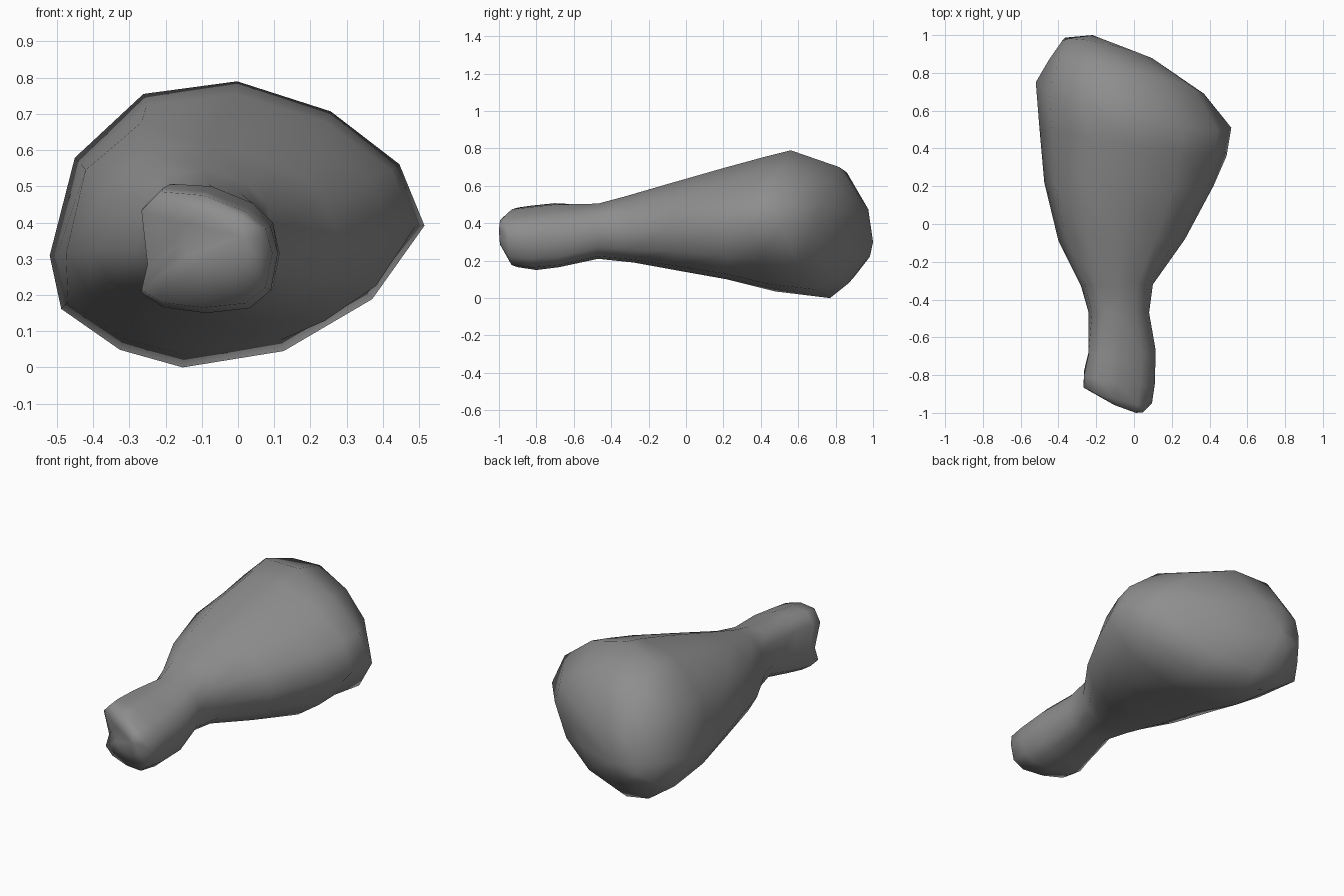
import bpy, bmesh
from math import sin, cos, pi

cube = bpy.data.objects.get("Cube")
if cube:
    bpy.data.objects.remove(cube, do_unlink=True)

SIDES = 12

# Each ring: left (x, y), right (x, y), top (y, z), bottom (y, z)
tip_rings = [
    ((-.15, -.92), (.06, -.985), (-.98, .43), (-.98, .28)),
]
knuckle_rings = [
    ((-.285, -.84), (.095, -.95), (-.93, .475), (-.9, .165)),
    ((-.285, -.79), (.11, -.85), (-.84, .485), (-.8, .15)),
    ((-.26, -.68), (.115, -.67), (-.7, .5), (-.68, .165)),
]
neck_rings = [
    ((-.24, -.47), (.08, -.47), (-.47, .505), (-.47, .21)),
    ((-.28, -.33), (.1, -.32), (-.32, .545), (-.28, .19)),
]
thigh_rings = [
    ((-.4, -.09), (.27, -.08), (-.08, .615), (-.06, .15)),
    ((-.475, .22), (.42, .2), (.2, .695), (.22, .1)),
]
rump_rings = [
    ((-.5, .5), (.49, .36), (.42, .755), (.48, .035)),
    ((-.52, .75), (.515, .51), (.56, .79), (.77, 0)),
    ((-.45, .87), (.37, .69), (.82, .7), (.87, .08)),
    ((-.38, .97), (.13, .85), (.95, .48), (.96, .2)),
]


def power(value, exponent):
    """Signed power, used to square off a round section."""
    return abs(value) ** exponent * (1 if value >= 0 else -1)


def add_ring(bm, ring, mid_z, squareness, lean=0, groove=0, top_tilt=.2):
    """Build one tilted, uneven oval section."""
    left, right, top, bottom = ring
    centre_x = (left[0] + right[0]) / 2
    centre_y = (left[1] + right[1]) / 2
    half_x = (right[0] - left[0]) / 2
    half_y = (right[1] - left[1]) / 2
    verts = []
    for i in range(SIDES):
        angle = 2 * pi * i / SIDES
        across = power(cos(angle), squareness)
        up = power(sin(angle), squareness)
        goal_y, goal_z = top if up >= 0 else bottom
        lift = abs(up)
        x = centre_x + across * half_x
        if up < 0:
            # Let the underside sag to one side
            x -= lift * half_x * lean * min(1, max(.5, 1 + across))
        if i == SIDES // 2:
            x += groove
        slope = .08 - lift * (top_tilt if up > 0 else .1)
        y = centre_y + across * half_y + lift * (goal_y - centre_y)
        z = mid_z + across * half_x * slope + lift * (goal_z - mid_z)
        verts.append(bm.verts.new((x, y, z)))
    return verts


def cap(bm, ring, point):
    """Close an end with a fan."""
    tip = bm.verts.new(point)
    for i in range(SIDES):
        bm.faces.new((ring[i], ring[(i + 1) % SIDES], tip))


# Loft the whole drumstick as one skin
bm = bmesh.new()
rings = [add_ring(bm, r, .35, .85) for r in tip_rings]
rings += [add_ring(bm, r, .3, .72, groove=.035, top_tilt=.35) for r in knuckle_rings]
rings += [add_ring(bm, r, .34, .82) for r in neck_rings]
rings += [add_ring(bm, r, .35, .9, lean=-.07) for r in thigh_rings]
rings += [add_ring(bm, r, .35, 1, lean=.29) for r in rump_rings]
for first, second in zip(rings, rings[1:]):
    for i in range(SIDES):
        j = (i + 1) % SIDES
        bm.faces.new((first[i], first[j], second[j], second[i]))
cap(bm, rings[0], (.01, -1, .36))
cap(bm, rings[-1], (-.22, 1, .3))
bmesh.ops.recalc_face_normals(bm, faces=bm.faces)
for face in bm.faces:
    face.smooth = True

mesh = bpy.data.meshes.new("drumstick")
bm.to_mesh(mesh)
bm.free()
drumstick = bpy.data.objects.new("drumstick", mesh)
bpy.context.collection.objects.link(drumstick)

# Plain grey finish
grey = bpy.data.materials.new("grey")
grey.use_nodes = True
grey.diffuse_color = (.27, .27, .27, 1)
grey.node_tree.nodes["Principled BSDF"].inputs["Base Color"].default_value = (.27, .27, .27, 1)
mesh.materials.append(grey)
